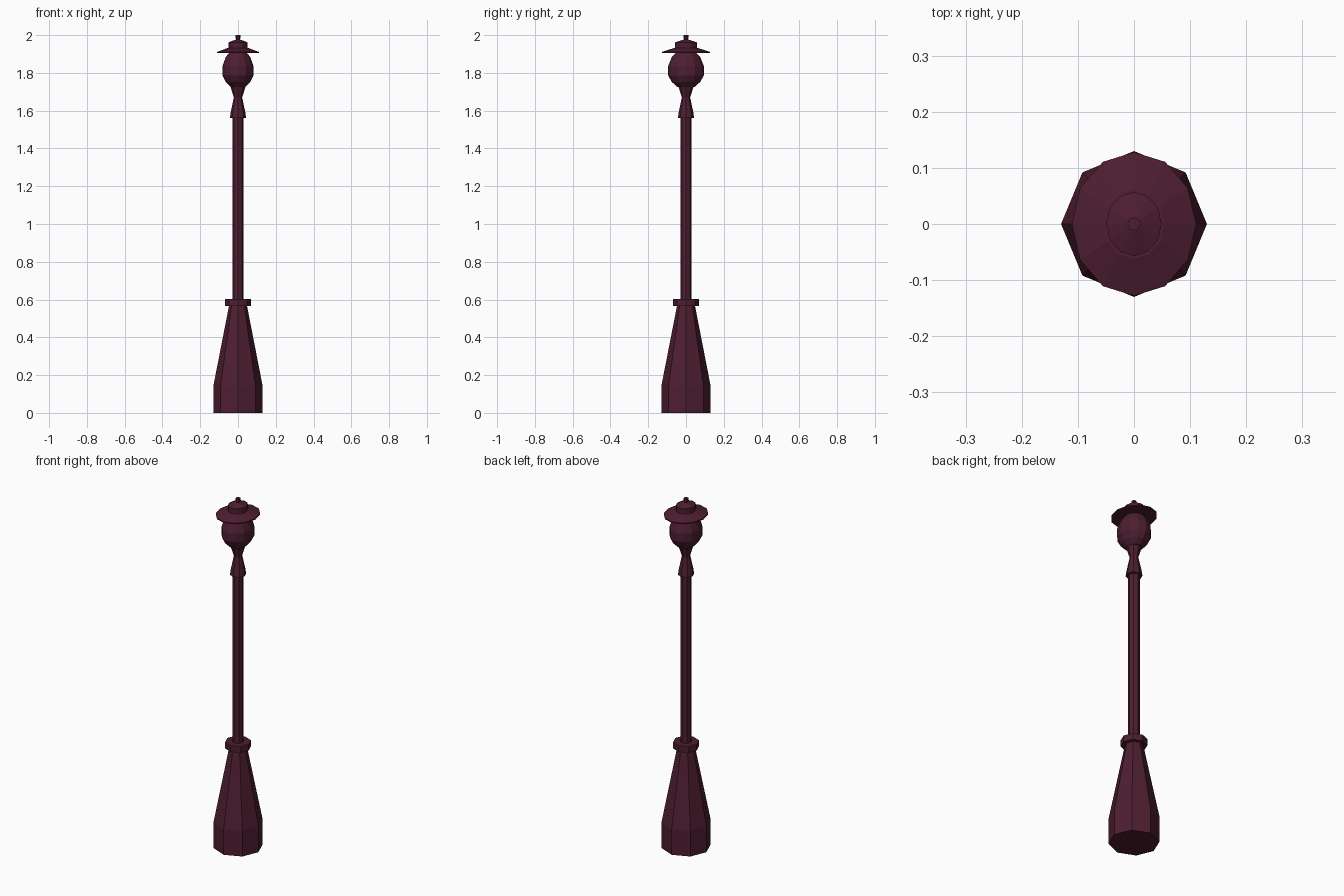
import bpy, bmesh, math

if "Cube" in bpy.data.objects:
    bpy.data.objects.remove(bpy.data.objects["Cube"])

mat = bpy.data.materials.new("dark_plum")
mat.diffuse_color = (0.075, 0.013, 0.03, 1)
mat.use_nodes = True
mat.node_tree.nodes["Principled BSDF"].inputs["Base Color"].default_value = mat.diffuse_color


def lathe(name, profile, sides, sx=1.0):
    """Closed faceted solid from (radius, z) rings; sx squeezes it along x."""
    bm = bmesh.new()
    rings = []
    for r, z in profile:
        rings.append([bm.verts.new((sx * r * math.cos(2 * math.pi * i / sides),
                                    r * math.sin(2 * math.pi * i / sides), z))
                      for i in range(sides)])
    for a, b in zip(rings, rings[1:]):
        for i in range(sides):
            j = (i + 1) % sides
            bm.faces.new((a[i], a[j], b[j], b[i]))
    bm.faces.new(rings[0][::-1])
    bm.faces.new(rings[-1])
    me = bpy.data.meshes.new(name)
    bm.to_mesh(me)
    bm.free()
    me.materials.append(mat)
    ob = bpy.data.objects.new(name, me)
    bpy.context.collection.objects.link(ob)
    return ob


# Octagonal pedestal, collar and pole
lathe("base", [(0.13, 0), (0.13, 0.145), (0.047, 0.57)], 8)
lathe("collar", [(0.068, 0.567), (0.068, 0.603)], 8)
lathe("pole", [(0.03, 0.6), (0.03, 1.565)], 8)

# Waisted neck that carries the lamp
lathe("neck", [(0.043, 1.562), (0.038, 1.595), (0.022, 1.67), (0.04, 1.727)], 8)

# Lamp globe and cap, slightly narrower along x
SX = 0.866
lathe("globe", [(0.045, 1.725), (0.075, 1.752), (0.095, 1.787), (0.095, 1.835),
                (0.075, 1.884), (0.052, 1.908)], 12, SX)
lathe("cap_brim", [(0.128, 1.905), (0.128, 1.911), (0.062, 1.932)], 12, SX)
lathe("cap_crown", [(0.057, 1.928), (0.057, 1.962), (0.03, 1.971), (0.012, 1.977)], 12, SX)
lathe("finial", [(0.008, 1.974), (0.012, 1.982), (0.012, 2.0)], 8)
